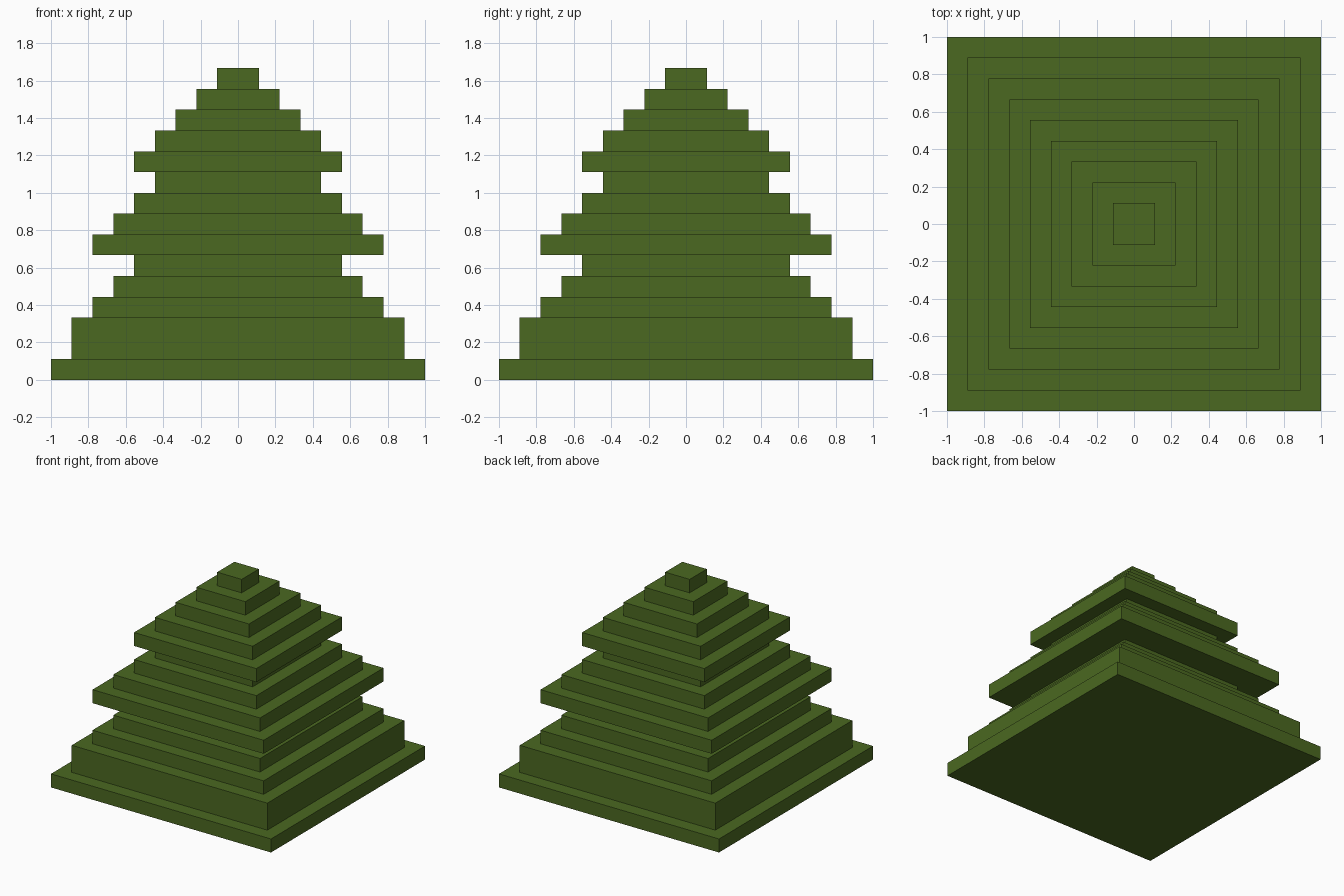
import bpy
import bmesh

cube = bpy.data.objects.get("Cube")
if cube:
    bpy.data.objects.remove(cube, do_unlink=True)

U = 1 / 9  # one step of the stepped silhouette

green = bpy.data.materials.new("leaf_green")
green.use_nodes = True
colour = (0.07, 0.14, 0.015, 1.0)
green.diffuse_color = colour
bsdf = next(n for n in green.node_tree.nodes if n.type == 'BSDF_PRINCIPLED')
bsdf.inputs["Base Color"].default_value = colour
bsdf.inputs["Roughness"].default_value = 0.9


def stepped_tier(name, base, steps):
    """Closed stepped pyramid; steps are (half width, height) in units."""
    bm = bmesh.new()
    rings = []
    z = base
    for half, height in steps:
        for level in (z, z + height):
            rings.append([bm.verts.new((sx * half * U, sy * half * U, level * U))
                          for sx, sy in ((-1, -1), (1, -1), (1, 1), (-1, 1))])
        z += height
    # Walls and treads between successive square rings
    for low, high in zip(rings, rings[1:]):
        for i in range(4):
            j = (i + 1) % 4
            bm.faces.new((low[i], low[j], high[j], high[i]))
    # Underside and top
    bm.faces.new(rings[0][::-1])
    bm.faces.new(rings[-1])
    bmesh.ops.recalc_face_normals(bm, faces=bm.faces[:])
    mesh = bpy.data.meshes.new(name)
    bm.to_mesh(mesh)
    bm.free()
    mesh.materials.append(green)
    obj = bpy.data.objects.new(name, mesh)
    bpy.context.collection.objects.link(obj)
    return z


# Three stacked tiers of foliage, each starting where the last one ends
top = stepped_tier("lower_foliage", 0, [(9, 1), (8, 2), (7, 1), (6, 1), (5, 1)])
top = stepped_tier("middle_foliage", top, [(7, 1), (6, 1), (5, 1), (4, 1)])
stepped_tier("upper_foliage", top, [(5, 1), (4, 1), (3, 1), (2, 1), (1, 1)])
